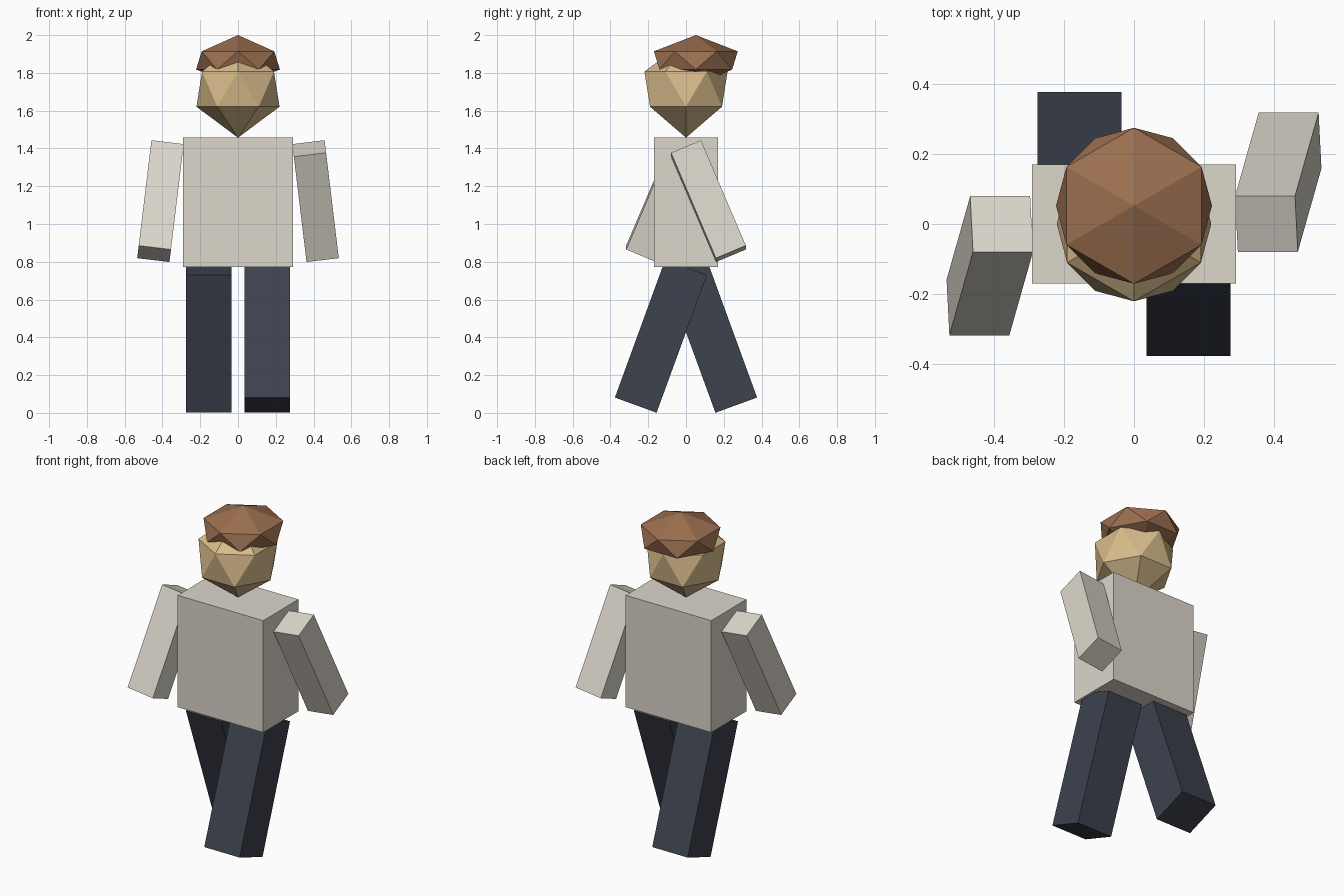
import bpy, bmesh
from math import radians, sin, cos, pi
from mathutils import Matrix, Euler

if "Cube" in bpy.data.objects:
    bpy.data.objects.remove(bpy.data.objects["Cube"])


def material(name, rgb):
    m = bpy.data.materials.new(name)
    m.diffuse_color = (*rgb, 1)
    m.use_nodes = True
    m.node_tree.nodes["Principled BSDF"].inputs["Base Color"].default_value = m.diffuse_color
    return m


cloth = material("shirt_cloth", (0.72, 0.68, 0.60))
denim = material("trouser_cloth", (0.047, 0.054, 0.076))
skin = material("skin", (0.68, 0.50, 0.26))
brown = material("hair_brown", (0.33, 0.16, 0.08))


def finish(bm, name, mat, loc, rot=(0, 0, 0)):
    bmesh.ops.recalc_face_normals(bm, faces=bm.faces[:])
    me = bpy.data.meshes.new(name)
    bm.to_mesh(me)
    bm.free()
    me.materials.append(mat)
    ob = bpy.data.objects.new(name, me)
    ob.location = loc
    ob.rotation_euler = rot
    bpy.context.collection.objects.link(ob)
    return ob


def hanging_box(name, size, top, mat, rot=(0, 0, 0)):
    """Box hanging down from a pivot at the centre of its top face."""
    bm = bmesh.new()
    bmesh.ops.create_cube(bm, size=1)
    bmesh.ops.translate(bm, verts=bm.verts, vec=(0, 0, -0.5))
    bmesh.ops.scale(bm, verts=bm.verts, vec=size)
    return finish(bm, name, mat, top, rot)


def faceted_ball(name, centre, radius, half_height, ring_height, mat, n=6):
    """Two staggered rings of n points, capped by a point at each end."""
    bm = bmesh.new()

    def ring(z, shift):
        return [bm.verts.new((radius * cos((i + shift) * 2 * pi / n),
                              radius * sin((i + shift) * 2 * pi / n), z))
                for i in range(n)]

    low, high = ring(-ring_height, 0), ring(ring_height, 0.5)
    bottom = bm.verts.new((0, 0, -half_height))
    top = bm.verts.new((0, 0, half_height))
    for i in range(n):
        j = (i + 1) % n
        bm.faces.new((bottom, low[j], low[i]))
        bm.faces.new((low[i], low[j], high[i]))
        bm.faces.new((low[j], high[j], high[i]))
        bm.faces.new((high[i], high[j], top))
    return finish(bm, name, mat, centre)


# torso
hanging_box("torso", (0.58, 0.34, 0.685), (0, 0, 1.457), cloth)

# legs and arms in mid-stride, opposite on each side
for side, s in (("left", 1), ("right", -1)):
    hanging_box(side + "_leg", (0.24, 0.235, 0.776), (s * 0.155, 0, 0.77),
                denim, (-s * 0.35, 0, 0))
    hanging_box(side + "_arm", (0.172, 0.172, 0.61), (s * 0.377, 0, 1.40),
                cloth, (s * 0.4, -s * 0.12, 0))

# head and cap of hair
faceted_ball("head", (0, 0, 1.714), 0.22, 0.257, 0.093, skin)
faceted_ball("hair", (0, 0.052, 1.866), 0.222, 0.134, 0.048, brown)
